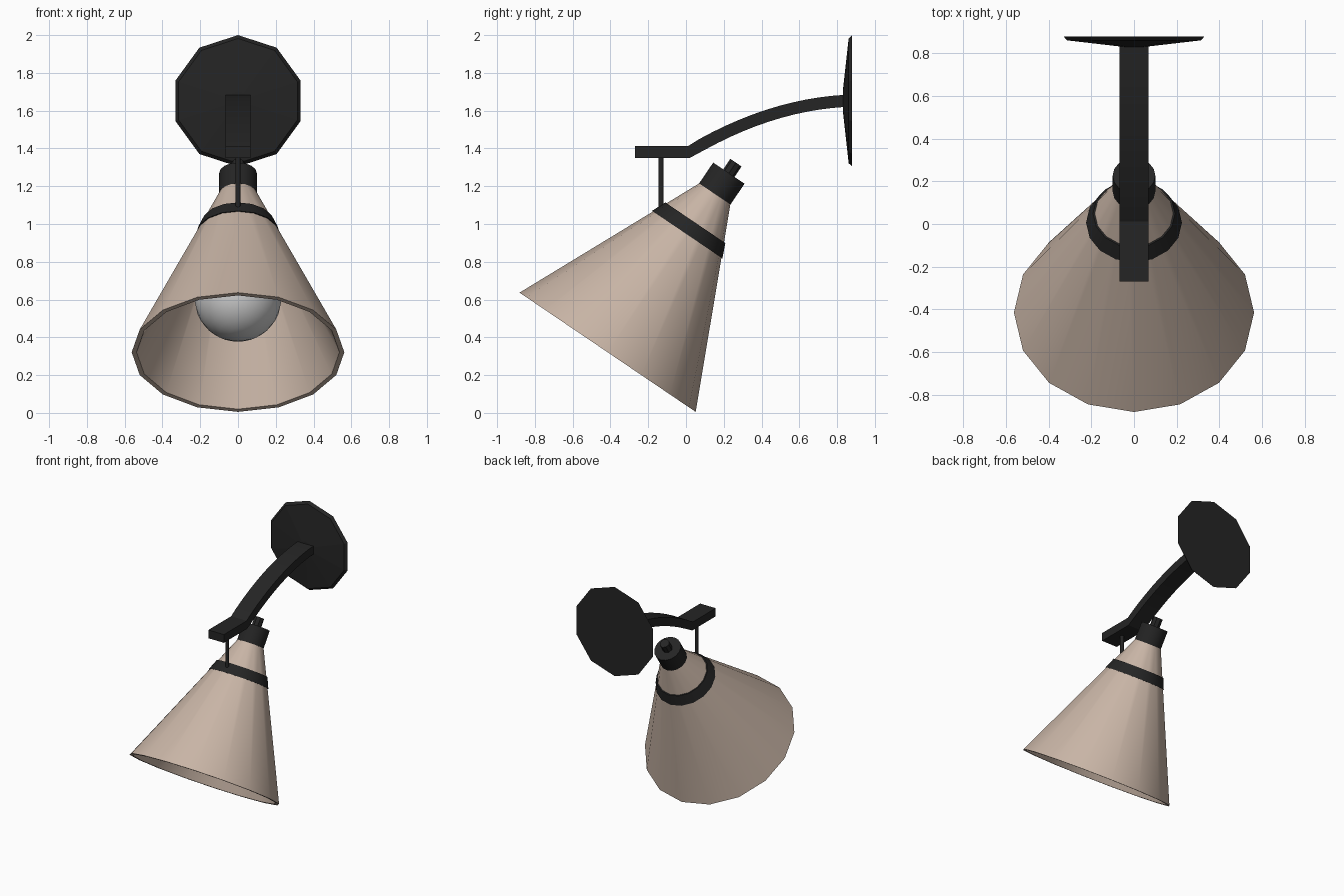
import bpy, bmesh, math
from mathutils import Matrix, Vector

if "Cube" in bpy.data.objects:
    bpy.data.objects.remove(bpy.data.objects["Cube"])


def material(name, color):
    m = bpy.data.materials.new(name)
    m.diffuse_color = (*color, 1)
    m.use_nodes = True
    m.node_tree.nodes["Principled BSDF"].inputs["Base Color"].default_value = m.diffuse_color
    return m


TAN = material("tan", (0.58, 0.46, 0.38))
BLACK = material("black", (0.018, 0.018, 0.018))


def finish(name, bm, mat=None, matrix=Matrix(), angle=30):
    bmesh.ops.remove_doubles(bm, verts=bm.verts, dist=1e-5)
    bmesh.ops.recalc_face_normals(bm, faces=bm.faces)
    me = bpy.data.meshes.new(name)
    bm.to_mesh(me)
    bm.free()
    ob = bpy.data.objects.new(name, me)
    bpy.context.collection.objects.link(ob)
    ob.matrix_world = matrix
    if mat:
        me.materials.append(mat)
    if angle:
        bpy.ops.object.select_all(action='DESELECT')
        ob.select_set(True)
        bpy.context.view_layer.objects.active = ob
        bpy.ops.object.shade_smooth_by_angle(angle=math.radians(angle))
    return ob


def lathe(name, profile, sides, mat, matrix, closed=False, angle=30):
    """Spin (radius, height) points around local z; first vertex on +y."""
    bm = bmesh.new()
    rings = [[bm.verts.new((r * math.sin(2 * math.pi * i / sides),
                            r * math.cos(2 * math.pi * i / sides), h))
              for i in range(sides)] for r, h in profile]
    pairs = list(zip(rings, rings[1:]))
    if closed:
        pairs.append((rings[-1], rings[0]))
    for a, b in pairs:
        for i in range(sides):
            j = (i + 1) % sides
            bm.faces.new((a[i], a[j], b[j], b[i]))
    return finish(name, bm, mat, matrix, angle)


# Tilted axis of the shade, starting at the rim centre
R, TOP_R, H = 0.563, 0.096, 1.02
tilt = Matrix.Translation((0, -0.415, 0.321)) @ Matrix.Rotation(math.radians(-34.1), 4, 'X')


def cone_r(t):
    return R + (TOP_R - R) * t / H


# Hollow conical shade
lathe("shade", [(R, 0), (TOP_R, H), (TOP_R - 0.024, H), (R - 0.026, 0)],
      16, TAN, tilt, closed=True)

# Band around the shade
lo, hi = 0.752, 0.828
lathe("shade_band", [(cone_r(lo) + 0.006, lo), (cone_r(hi) + 0.008, hi),
                     (cone_r(hi) - 0.01, hi), (cone_r(lo) - 0.01, lo)],
      16, BLACK, tilt, closed=True)

# Socket cap and its small top stub
lathe("socket_cap", [(0, 1.012), (0.1, 1.012), (0.1, 1.145), (0, 1.145)], 16, BLACK, tilt)
lathe("cap_stub", [(0, 1.13), (0.036, 1.13), (0.036, 1.212), (0, 1.212)], 8, BLACK, tilt, angle=0)

# Bulb with a neck reaching into the socket
c, br = 0.345, 0.23
bulb = [(br * math.sin(a), c - br * math.cos(a))
        for a in (math.radians(150 * i / 12) for i in range(13))]
lathe("bulb", bulb + [(0.075, 0.66), (0.065, 1.02), (0, 1.02)], 24, None, tilt)

# Arm: flat front plate followed by a curved bar
path = [Vector((-0.27, 1.381)), Vector((0.015, 1.381))]
p0, p1, p2 = path[1], Vector((0.43, 1.629)), Vector((0.845, 1.652))
for i in range(1, 13):
    t = i / 12
    path.append(p0 * (1 - t) ** 2 + p1 * 2 * t * (1 - t) + p2 * t * t)
bm = bmesh.new()
rings = []
for i, p in enumerate(path):
    d = (path[min(i + 1, len(path) - 1)] - path[max(i - 1, 0)]).normalized()
    n = Vector((-d.y, d.x)) * 0.032
    rings.append([bm.verts.new((x, p.x + s * n.x, p.y + s * n.y))
                  for x, s in ((-0.067, -1), (0.067, -1), (0.067, 1), (-0.067, 1))])
for a, b in zip(rings, rings[1:]):
    for i in range(4):
        j = (i + 1) % 4
        bm.faces.new((a[i], a[j], b[j], b[i]))
bm.faces.new(rings[0])
bm.faces.new(rings[-1])
finish("arm", bm, BLACK, angle=15)

# Thin hanger rod between the arm and the band
lathe("hanger_rod", [(0, 1.075), (0.014, 1.075), (0.014, 1.36), (0, 1.36)], 8, BLACK,
      Matrix.Translation((0, -0.132, 0)), angle=50)

# Ten-sided wall plate with a shallow domed front
wall = Matrix.Translation((0, 0.88, 1.652)) @ Matrix.Rotation(math.radians(90), 4, 'X')
lathe("wall_plate", [(0, 0), (0.348, 0), (0.33, 0.019), (0.05, 0.05), (0, 0.05)],
      10, BLACK, wall, angle=0)
